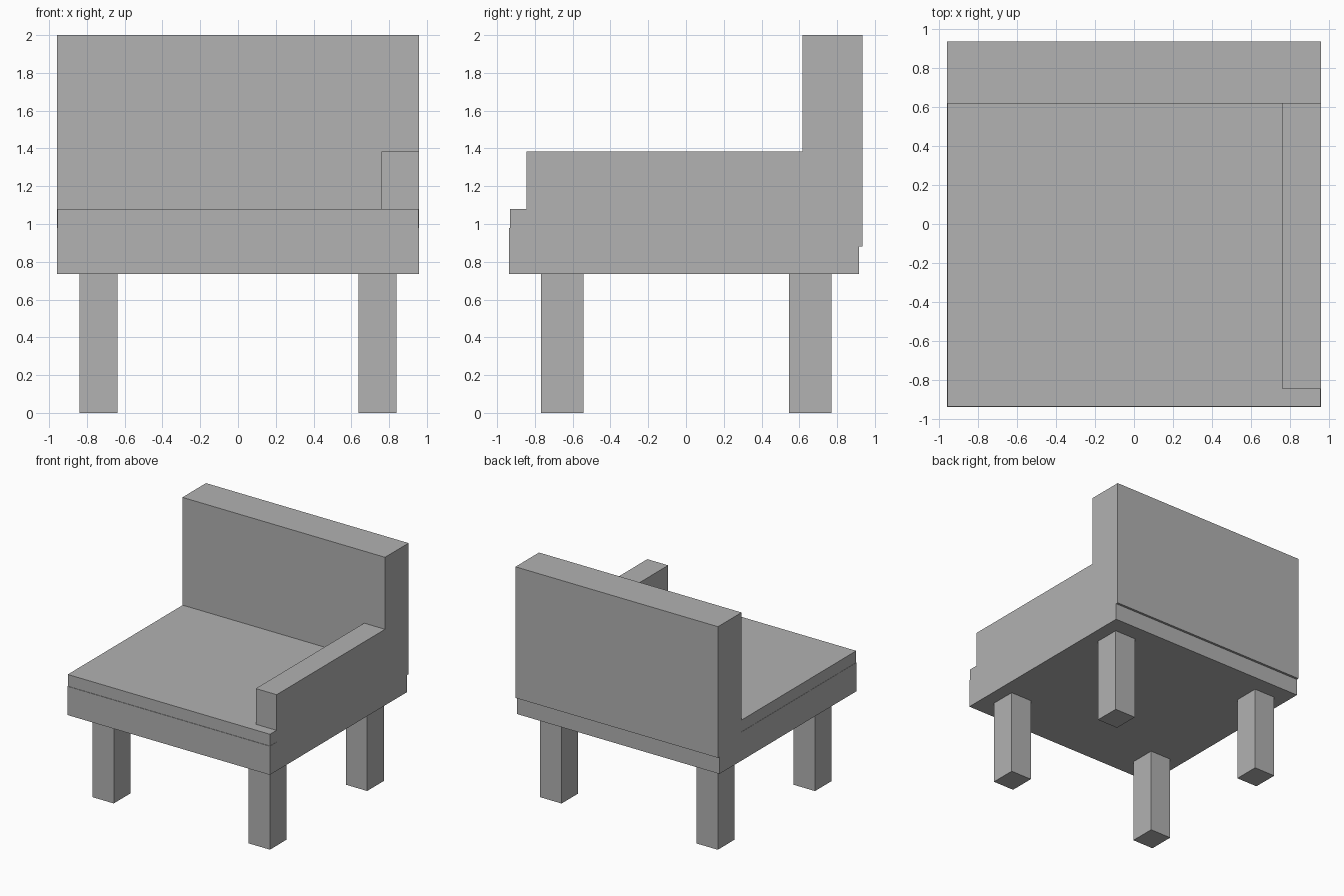
import bpy
from mathutils import Vector

cube = bpy.data.objects.get("Cube")
if cube:
    bpy.data.objects.remove(cube, do_unlink=True)

grey = bpy.data.materials.new("plain_grey")
grey.use_nodes = True
colour = (0.445, 0.445, 0.445, 1)
grey.diffuse_color = colour
grey.node_tree.nodes["Principled BSDF"].inputs["Base Color"].default_value = colour


def box(name, low, high):
    """Add a box spanning two opposite corners."""
    low, high = Vector(low), Vector(high)
    bpy.ops.mesh.primitive_cube_add(size=1)
    obj = bpy.context.object
    obj.name = obj.data.name = name
    for v in obj.data.vertices:
        v.co = (low + high) / 2 + v.co * (high - low)
    obj.data.materials.append(grey)
    return obj


# Seat: frame with a thin cushion on top
box("seat_frame", (-0.957, -0.937, 0.735), (0.957, 0.915, 0.98))
box("seat_cushion", (-0.955, -0.933, 0.98), (0.955, 0.915, 1.08))

# Backrest overhangs the rear of the frame
box("backrest", (-0.957, 0.617, 0.88), (0.957, 0.935, 2.0))

# Single armrest on the left side
box("left_armrest", (0.76, -0.845, 0.98), (0.957, 0.617, 1.385))

# Four square legs
for side, x in (("right", -0.738), ("left", 0.738)):
    for end, y in (("front", -0.655), ("back", 0.657)):
        box(f"{end}_{side}_leg", (x - 0.101, y - 0.112, 0), (x + 0.101, y + 0.112, 0.735))
